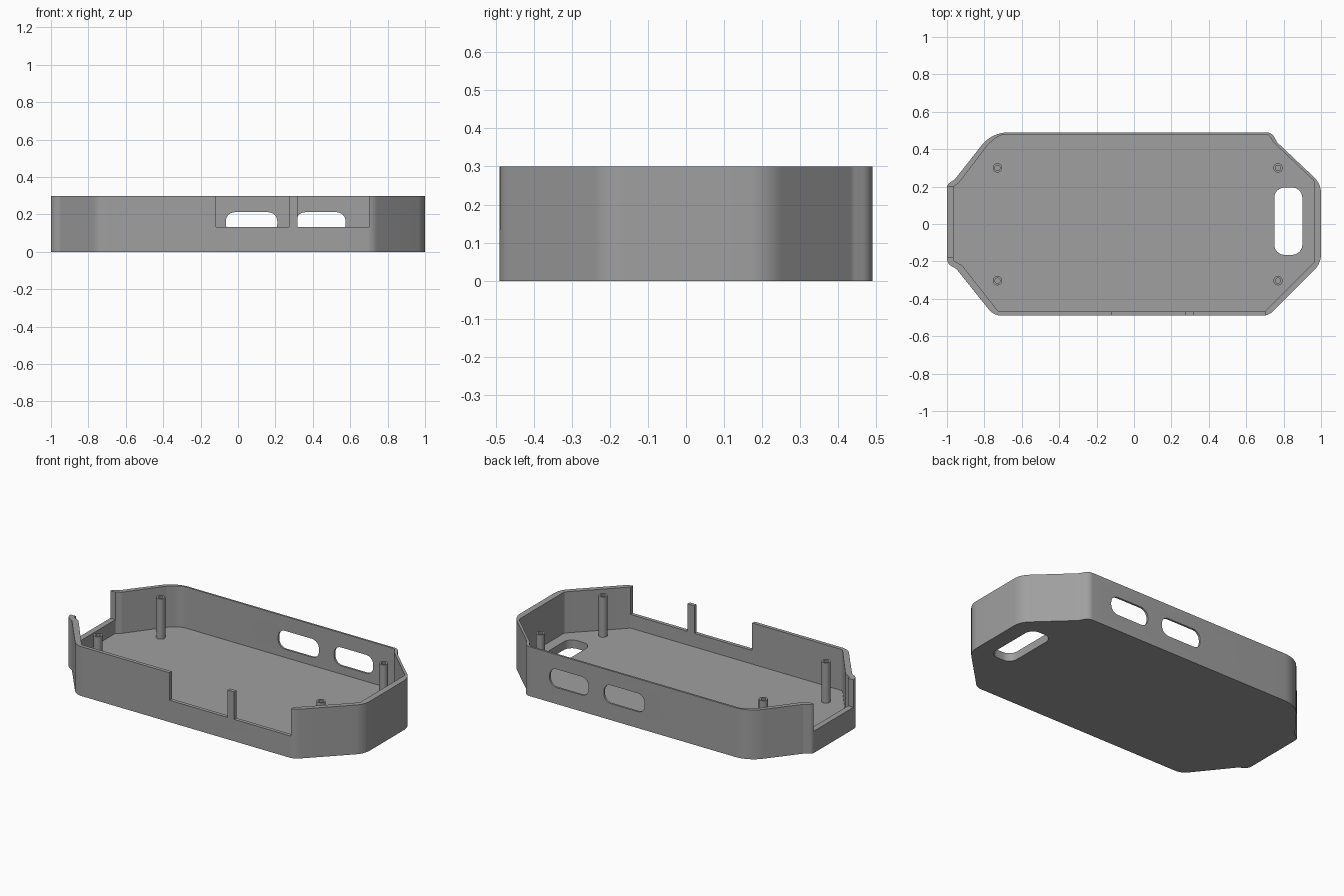
import bpy, bmesh, math
from mathutils import Vector

if "Cube" in bpy.data.objects:
    bpy.data.objects.remove(bpy.data.objects["Cube"])

grey = bpy.data.materials.new("plain grey")
grey.diffuse_color = (0.35, 0.35, 0.35, 1)
grey.use_nodes = True
grey.node_tree.nodes["Principled BSDF"].inputs["Base Color"].default_value = grey.diffuse_color


def rounded(corners, seg=8):
    """Round each (x, y, radius) corner of a counter-clockwise outline."""
    out = []
    n = len(corners)
    for i, (x, y, r) in enumerate(corners):
        p = Vector((x, y))
        a = Vector(corners[i - 1][:2]) - p
        b = Vector(corners[(i + 1) % n][:2]) - p
        if r <= 0:
            out.append(p)
            continue
        half = a.angle(b) / 2
        t = min(r / math.tan(half), a.length * 0.48, b.length * 0.48)
        r = t * math.tan(half)
        a.normalize()
        b.normalize()
        c = p + (a + b).normalized() * (r / math.sin(half))
        s, e = p + a * t - c, p + b * t - c
        turn = math.atan2(s.x * e.y - s.y * e.x, s.dot(e))
        for k in range(seg + 1):
            w = turn * k / seg
            out.append(c + Vector((s.x * math.cos(w) - s.y * math.sin(w),
                                   s.x * math.sin(w) + s.y * math.cos(w))))
    return out


def prism(name, pts, lo, hi, axis="z"):
    """Extrude an outline along z, or along y with the outline in x and z."""
    bm = bmesh.new()
    rings = []
    for h in (lo, hi):
        rings.append([bm.verts.new((p[0], p[1], h) if axis == "z" else (p[0], h, p[1]))
                      for p in pts])
    n = len(pts)
    bm.faces.new(rings[0][::-1])
    bm.faces.new(rings[1])
    for i in range(n):
        j = (i + 1) % n
        bm.faces.new((rings[0][i], rings[0][j], rings[1][j], rings[1][i]))
    bmesh.ops.recalc_face_normals(bm, faces=bm.faces)
    me = bpy.data.meshes.new(name)
    bm.to_mesh(me)
    bm.free()
    me.materials.append(grey)
    ob = bpy.data.objects.new(name, me)
    bpy.context.collection.objects.link(ob)
    return ob


def rect(x0, x1, y0, y1, r=0.0):
    return rounded([(x0, y0, r), (x1, y0, r), (x1, y1, r), (x0, y1, r)])


def circle(x, y, r, n=24):
    return [(x + r * math.cos(k * math.tau / n), y + r * math.sin(k * math.tau / n))
            for k in range(n)]


def carve(ob, cutters):
    """Subtract the cutters and bake the result."""
    for c in cutters:
        c.hide_render = True
        m = ob.modifiers.new("cut", "BOOLEAN")
        m.operation = "DIFFERENCE"
        m.solver = "EXACT"
        m.object = c
    deps = bpy.context.evaluated_depsgraph_get()
    baked = bpy.data.meshes.new_from_object(ob.evaluated_get(deps))
    ob.modifiers.clear()
    ob.data = baked
    for c in cutters:
        bpy.data.objects.remove(c)


def smooth(ob):
    bpy.ops.object.select_all(action="DESELECT")
    ob.select_set(True)
    bpy.context.view_layer.objects.active = ob
    bpy.ops.object.shade_smooth_by_angle(angle=math.radians(30))


TOP, FLOOR, NOTCH = 0.30, 0.05, 0.133

# Case shell: outer outline hollowed by the inner outline
outer = [(0.72, -0.49, 0.08), (1, -0.21, 0.12), (1, 0.215, 0.12),
         (0.765, 0.437, 0.05), (0.737, 0.49, 0.05), (-0.76, 0.49, 0.18),
         (-0.957, 0.24, 0.03), (-1, 0.21, 0.03), (-1, -0.212, 0.05),
         (-0.95, -0.24, 0.05), (-0.75, -0.49, 0.09)]
inner = [(0.70, -0.468, 0.01), (0.963, -0.205, 0.02), (0.963, 0.23, 0.02),
         (0.742, 0.44, 0.03), (0.722, 0.478, 0.03), (-0.72, 0.478, 0.15),
         (-0.78, 0.425, 0.05), (-0.937, 0.218, 0.02), (-0.965, 0.20, 0.01),
         (-0.965, -0.195, 0.01), (-0.918, -0.222, 0.02), (-0.725, -0.468, 0.02)]
shell = prism("case_shell", rounded(outer), 0, TOP)
cutters = [prism("hollow", rounded(inner), FLOOR, TOP + 0.1)]

# Front and left wall notches
for x0, x1 in ((-0.118, 0.272), (0.317, 0.70)):
    cutters.append(prism("front_notch", rect(x0, x1, -0.6, -0.44), NOTCH, TOP + 0.1))
cutters.append(prism("left_notch", rect(-1.1, -0.93, -0.18, 0.20), NOTCH, TOP + 0.1))

# Back wall slots and the floor opening
for x0, x1 in ((-0.065, 0.21), (0.312, 0.575)):
    cutters.append(prism("back_slot", rect(x0, x1, 0.10, 0.212, 0.048), 0.44, 0.6, "y"))
cutters.append(prism("floor_opening", rect(0.75, 0.90, -0.165, 0.195, 0.055), -0.1, 0.1))
carve(shell, cutters)
smooth(shell)

# Hollow screw posts
for x in (-0.73, 0.77):
    for y in (-0.303, 0.30):
        post = prism("screw_post", circle(x, y, 0.025), FLOOR - 0.01, 0.295)
        carve(post, [prism("bore", circle(x, y, 0.014), 0.15, 0.4)])
        smooth(post)
